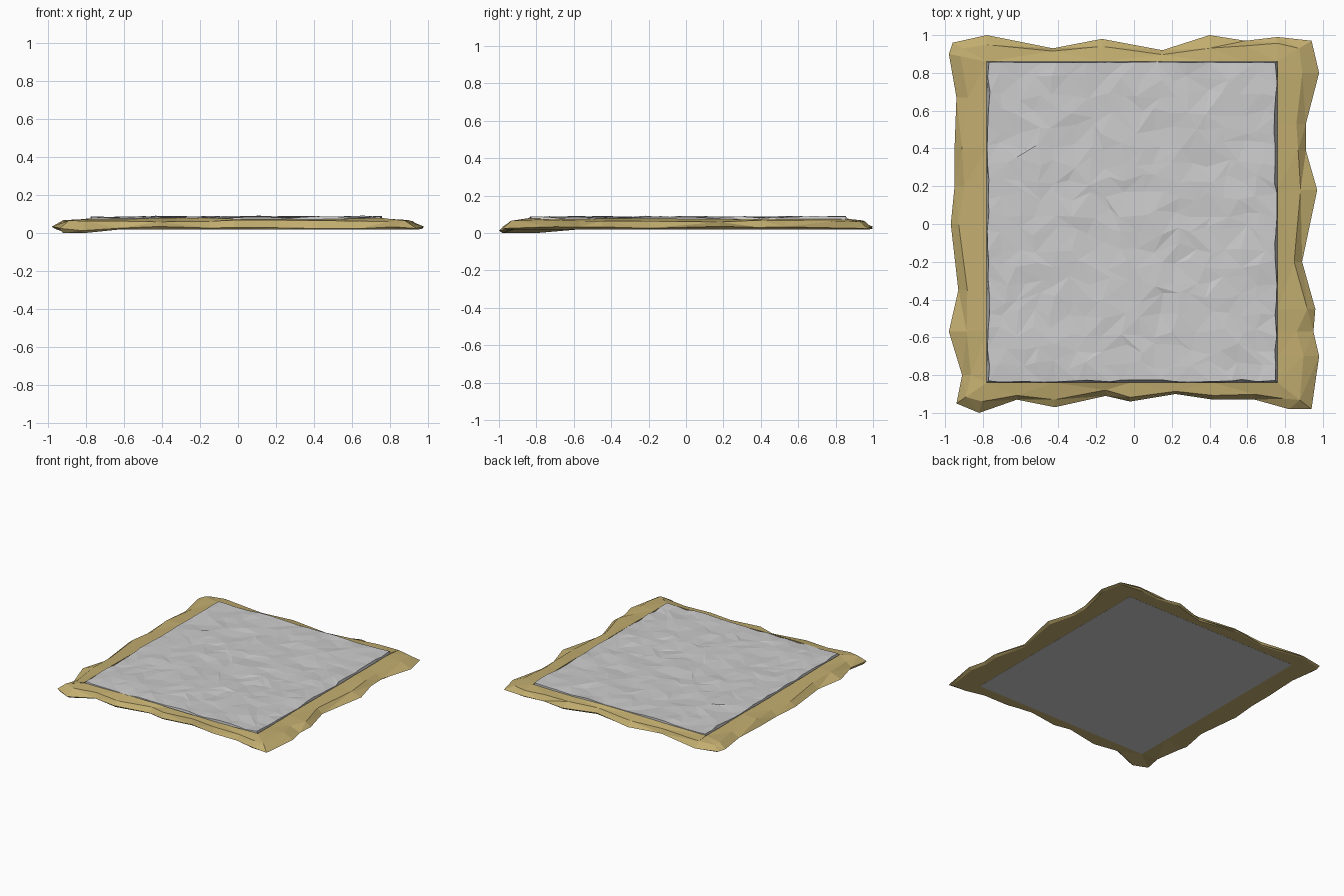
import bpy, bmesh, random
from mathutils import Vector, noise

random.seed(7)
cube = bpy.data.objects.get("Cube")
if cube:
    bpy.data.objects.remove(cube, do_unlink=True)

LEFT, RIGHT, FRONT, BACK = -.78, .76, -.84, .86


def make_material(name, color):
    mat = bpy.data.materials.new(name)
    mat.use_nodes = True
    mat.diffuse_color = color
    mat.node_tree.nodes["Principled BSDF"].inputs["Base Color"].default_value = color
    return mat


def finish(bm, name, mat):
    bmesh.ops.remove_doubles(bm, verts=bm.verts, dist=.0005)
    bmesh.ops.recalc_face_normals(bm, faces=bm.faces)
    mesh = bpy.data.meshes.new(name)
    bm.to_mesh(mesh)
    bm.free()
    mesh.materials.append(mat)
    obj = bpy.data.objects.new(name, mesh)
    bpy.context.collection.objects.link(obj)
    return obj


def clamp_to_opening(p):
    return Vector((min(max(p.x, LEFT), RIGHT), min(max(p.y, FRONT), BACK)))


sand = make_material("sand", (.54, .42, .16, 1))
stone = make_material("pale stone", (.6, .6, .6, 1))

# Ragged sand border: outline swept through a low, sloping section
outline = [
    (-.96, .96), (-.78, 1), (-.43, .93), (-.17, .98), (.15, .92), (.4, 1), (.59, .97),
    (.76, .99), (.94, .97), (.98, .8), (.91, .53), (.91, .39), (.97, .18), (.89, -.2),
    (.96, -.45), (.95, -.57), (.98, -.7), (.94, -.98), (.82, -.98), (.64, -.93),
    (.42, -.93), (.22, -.9), (-.02, -.94), (-.15, -.91), (-.42, -.97), (-.62, -.93),
    (-.82, -1), (-.94, -.95), (-.91, -.8), (-.98, -.57), (-.93, -.35), (-.97, 0),
    (-.95, .2), (-.95, .4), (-.94, .67), (-.98, .9)]

bm = bmesh.new()
sections = []
for x, y in outline:
    outer = Vector((x, y))
    inner = clamp_to_opening(outer)
    shoulder = outer.lerp(inner, random.uniform(.2, .5))
    droop = .02 if x < -.75 and y < -.75 else 0
    crest = random.uniform(.072, .08)
    ring = [(inner, .02), (outer.lerp(inner, .12), .02 - droop),
            (outer, random.uniform(.024, .036) - droop / 2),
            (shoulder, random.uniform(.058, .07)), (inner, crest)]
    sections.append([bm.verts.new((p.x, p.y, z)) for p, z in ring])
for a, b in zip(sections, sections[1:] + sections[:1]):
    for i in range(len(a)):
        j = (i + 1) % len(a)
        bm.faces.new((a[i], a[j], b[j], b[i]))
bmesh.ops.triangulate(bm, faces=bm.faces)
finish(bm, "sand_border", sand)

# Rough stone slab: jittered grid top, flat underside
NX, NY = 17, 19
bm = bmesh.new()
grid = []
for j in range(NY + 1):
    row = []
    for i in range(NX + 1):
        x = LEFT + (RIGHT - LEFT) * i / NX
        y = FRONT + (BACK - FRONT) * j / NY
        edge_x, edge_y = i in (0, NX), j in (0, NY)
        chip = random.uniform(.002, .018)
        if edge_x:
            x += chip if i == 0 else -chip
        else:
            x += random.uniform(-.03, .03)
        if edge_y:
            y += chip if j == 0 else -chip / 3
        else:
            y += random.uniform(-.03, .03)
        z = .084 + .009 * noise.noise(Vector((x, y, 0)) * 4) + random.uniform(-.005, .005)
        row.append(bm.verts.new((x, y, z)))
    grid.append(row)
for j in range(NY):
    for i in range(NX):
        a, b = grid[j][i], grid[j][i + 1]
        c, d = grid[j + 1][i + 1], grid[j + 1][i]
        if random.random() < .5:
            triangles = (a, b, c), (a, c, d)
        else:
            triangles = (a, b, d), (b, c, d)
        for tri in triangles:
            bm.faces.new(tri)

# Slab walls down to the underside
rim = (grid[0] + [r[-1] for r in grid[1:]] + grid[-1][-2::-1]
       + [r[0] for r in grid[-2:0:-1]])
corners = {grid[0][0]: (LEFT, FRONT), grid[0][-1]: (RIGHT, FRONT),
           grid[-1][-1]: (RIGHT, BACK), grid[-1][0]: (LEFT, BACK)}
base = []
for v in rim:
    x, y = v.co.xy
    if v in corners:
        x, y = corners[v]
    elif v in grid[0]:
        y = FRONT
    elif v in grid[-1]:
        y = BACK
    elif x < 0:
        x = LEFT
    else:
        x = RIGHT
    base.append(bm.verts.new((x, y, .019)))
for i in range(len(rim)):
    k = (i + 1) % len(rim)
    bm.faces.new((rim[i], rim[k], base[k], base[i]))
bm.faces.new(base)
finish(bm, "stone_slab", stone)
